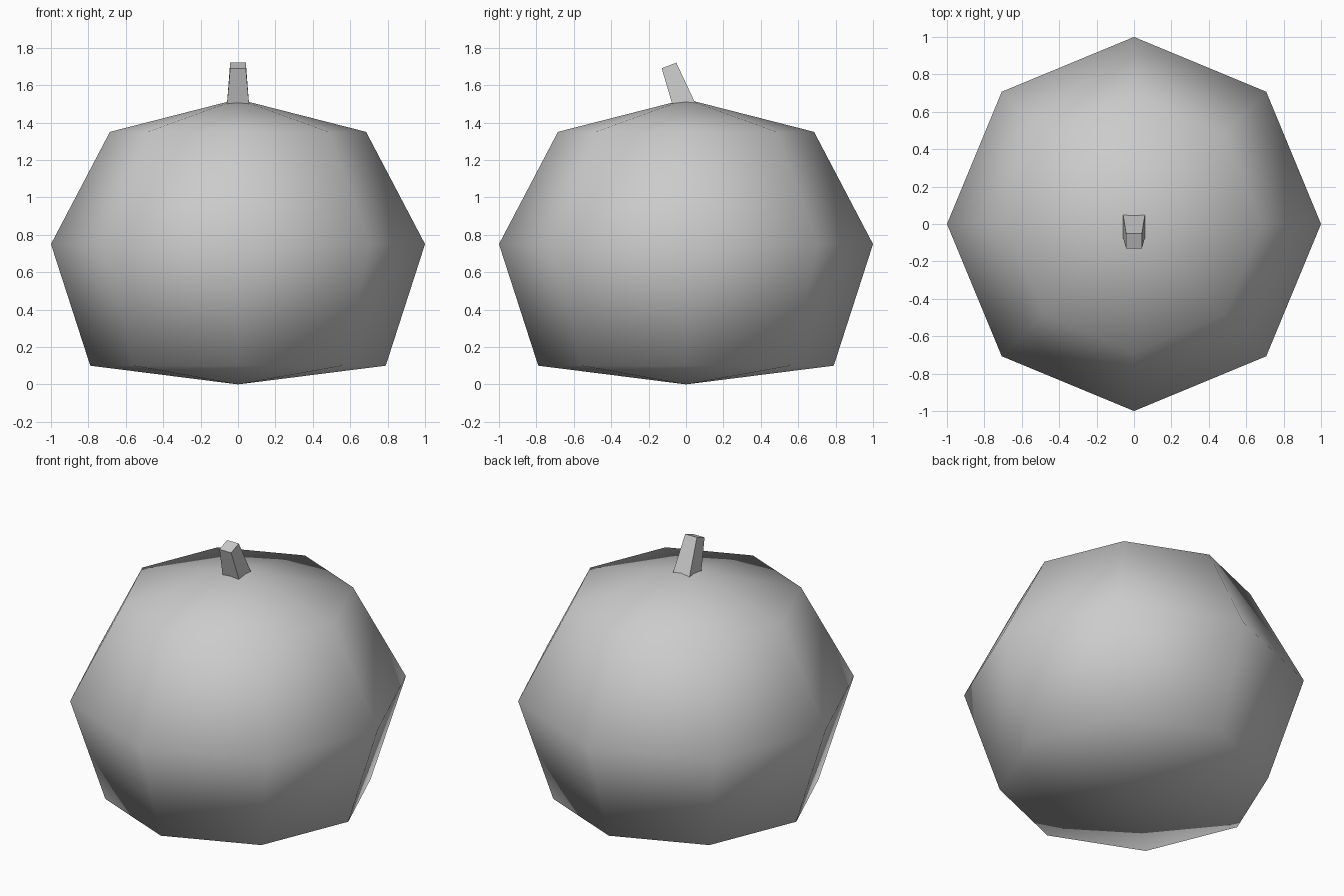
import bpy, bmesh, math

if "Cube" in bpy.data.objects:
    bpy.data.objects.remove(bpy.data.objects["Cube"])


def make_object(name, bm, smooth):
    bmesh.ops.recalc_face_normals(bm, faces=bm.faces)
    for f in bm.faces:
        f.smooth = smooth
    mesh = bpy.data.meshes.new(name)
    bm.to_mesh(mesh)
    bm.free()
    obj = bpy.data.objects.new(name, mesh)
    bpy.context.collection.objects.link(obj)
    return obj


def bridge(bm, lower, upper):
    n = len(lower)
    for i in range(n):
        j = (i + 1) % n
        bm.faces.new((lower[i], lower[j], upper[j], upper[i]))


# Body: eight-sided, smooth shaded, three rings between two poles
SIDES = 8
bm = bmesh.new()
rings = []
for r, z in [(0.79, 0.10), (1.0, 0.75), (0.685, 1.35)]:
    rings.append([bm.verts.new((r * math.cos(i * math.tau / SIDES),
                                r * math.sin(i * math.tau / SIDES), z))
                  for i in range(SIDES)])
for lower, upper in zip(rings, rings[1:]):
    bridge(bm, lower, upper)
for ring, z in ((rings[0], 0.0), (rings[-1], 1.525)):
    pole = bm.verts.new((0, 0, z))
    for i in range(SIDES):
        bm.faces.new((ring[i], ring[(i + 1) % SIDES], pole))
make_object("fruit_body", bm, True)

# Stem: tapered square post leaning forward, flat faces
bm = bmesh.new()
loops = []
for half, y0, z0, y1, z1 in [(0.062, -0.062, 1.46, 0.07, 1.46),
                             (0.042, -0.13, 1.69, -0.052, 1.72)]:
    loops.append([bm.verts.new(p) for p in
                  ((-half, y0, z0), (half, y0, z0), (half, y1, z1), (-half, y1, z1))])
bridge(bm, *loops)
for loop in loops:
    bm.faces.new(loop)
make_object("stem", bm, False)
